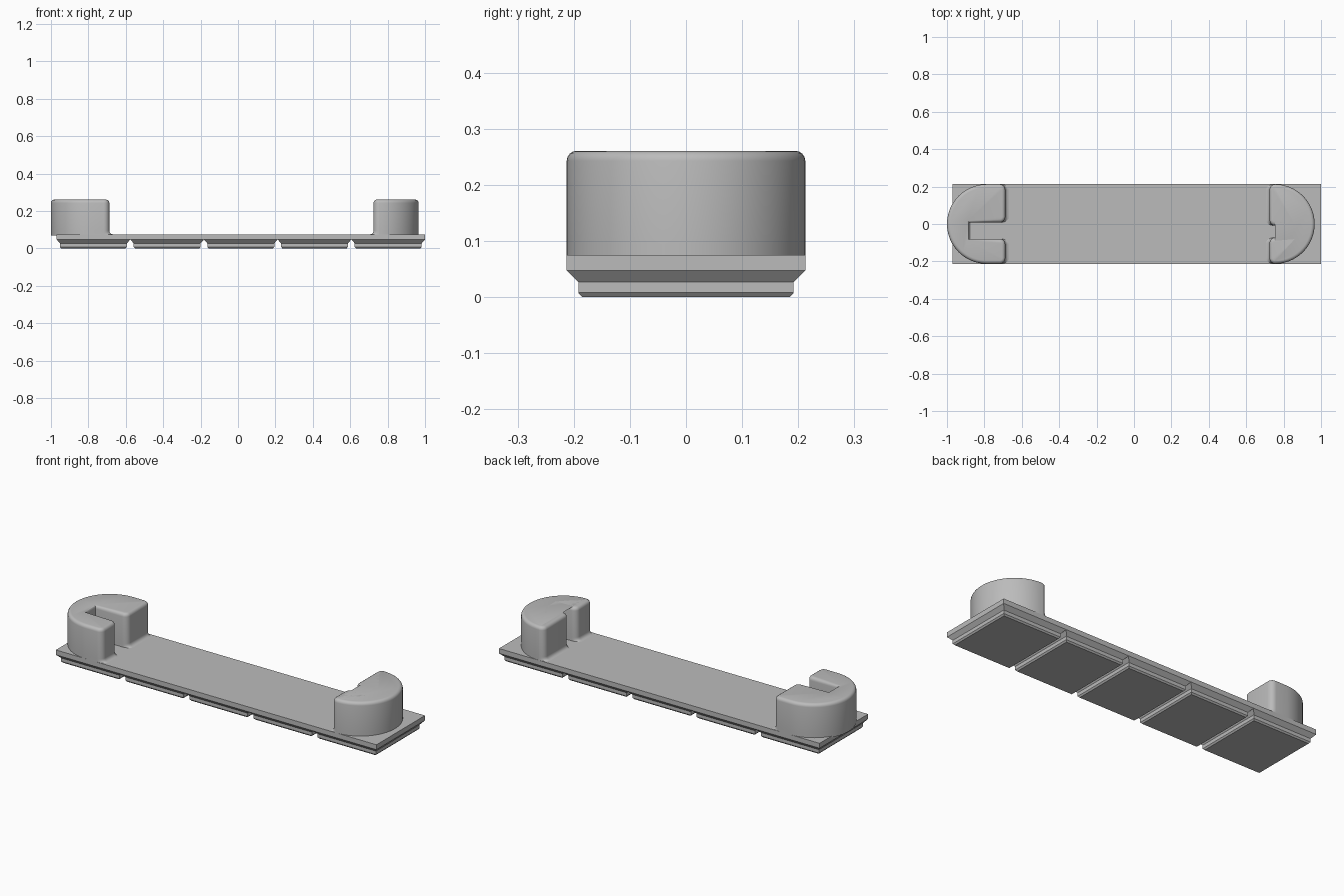
import bpy, bmesh, math

if "Cube" in bpy.data.objects:
    bpy.data.objects.remove(bpy.data.objects["Cube"])

grey = bpy.data.materials.new("light_grey")
grey.diffuse_color = (0.5, 0.5, 0.5, 1)
grey.use_nodes = True
grey.node_tree.nodes["Principled BSDF"].inputs["Base Color"].default_value = grey.diffuse_color

LEFT, RIGHT, HALF_Y = -0.97, 1.0, 0.213
PITCH = (RIGHT - LEFT) / 5
PLATE_Z, TOP_Z = 0.075, 0.261


def loft(name, loops, smooth=False):
    """Skin a stack of matching closed loops and cap both ends."""
    bm = bmesh.new()
    rings = [[bm.verts.new(p) for p in loop] for loop in loops]
    n = len(rings[0])
    for a, b in zip(rings, rings[1:]):
        for i in range(n):
            j = (i + 1) % n
            bm.faces.new((a[i], a[j], b[j], b[i]))
    bm.faces.new(rings[0][::-1])
    bm.faces.new(rings[-1])
    bmesh.ops.recalc_face_normals(bm, faces=bm.faces[:])
    mesh = bpy.data.meshes.new(name)
    bm.to_mesh(mesh)
    bm.free()
    mesh.materials.append(grey)
    ob = bpy.data.objects.new(name, mesh)
    bpy.context.collection.objects.link(ob)
    if smooth:
        bpy.ops.object.select_all(action='DESELECT')
        ob.select_set(True)
        bpy.context.view_layer.objects.active = ob
        bpy.ops.object.shade_smooth_by_angle(angle=math.radians(35))
    return ob


def rect(cx, hx, hy, z):
    return [(cx - hx, -hy, z), (cx + hx, -hy, z), (cx + hx, hy, z), (cx - hx, hy, z)]


# Flat plate
mid = (LEFT + RIGHT) / 2
loft("base_plate", [rect(mid, (RIGHT - LEFT) / 2, HALF_Y, z) for z in (0.048, PLATE_Z)])

# Five stepped feet below the plate
for k in range(5):
    cx = LEFT + PITCH * (k + 0.5)
    loft(f"foot_{k + 1}", [rect(cx, 0.172, 0.185, 0), rect(cx, 0.179, 0.192, 0.008),
                           rect(cx, 0.179, 0.192, 0.027), rect(cx, PITCH / 2, HALF_Y, 0.048)])


def arc(cx, cy, r, a0, a1, steps):
    """Points on an arc, each with its outward normal."""
    out = []
    for i in range(steps + 1):
        a = math.radians(a0 + (a1 - a0) * i / steps)
        c, s = math.cos(a), math.sin(a)
        out.append((cx + r * c, cy + r * s, c, s))
    return out


def bracket(name, side, back, mouth, slot_end, y0, y1, r):
    """Half-round holder with a slot; its mouth faces +x, side=-1 mirrors it."""
    R = HALF_Y - 0.0003
    outline = arc(back + R, 0, R, 90, 270, 40)
    outline += arc(mouth - r, -R + r, r, -90, 0, 6)
    outline += arc(mouth - r, y0 - r, r, 0, 90, 6)
    outline += [(slot_end, y0, 0.5, 0.5), (slot_end, y1, 0.5, -0.5)]
    outline += arc(mouth - r, y1 + r, r, -90, 0, 6)
    outline += arc(mouth - r, R - r, r, 0, 90, 6)

    def ring(z, inset=0, flare=0):
        return [(side * (x - nx * inset + max(0, nx) * flare), y - ny * inset, z)
                for x, y, nx, ny in outline]

    f, t = 0.02, 0.018
    loops = [ring(0.068, 0, f)]
    # concave fillet where the mouth meets the plate
    for i in range(5):
        a = math.radians(90 - 22.5 * i)
        loops.append(ring(PLATE_Z + f * (1 - math.sin(a)), 0, f * (1 - math.cos(a))))
    # rounded top edge
    for i in range(5):
        a = math.radians(22.5 * i)
        loops.append(ring(TOP_Z - t + t * math.sin(a), t * (1 - math.cos(a))))
    loft(name, loops, True)


bracket("left_bracket", 1, -1.0, -0.688, -0.882, -0.079, 0.008, 0.03)
bracket("right_bracket", -1, -0.966, -0.725, -0.85, -0.072, -0.009, 0.03)
